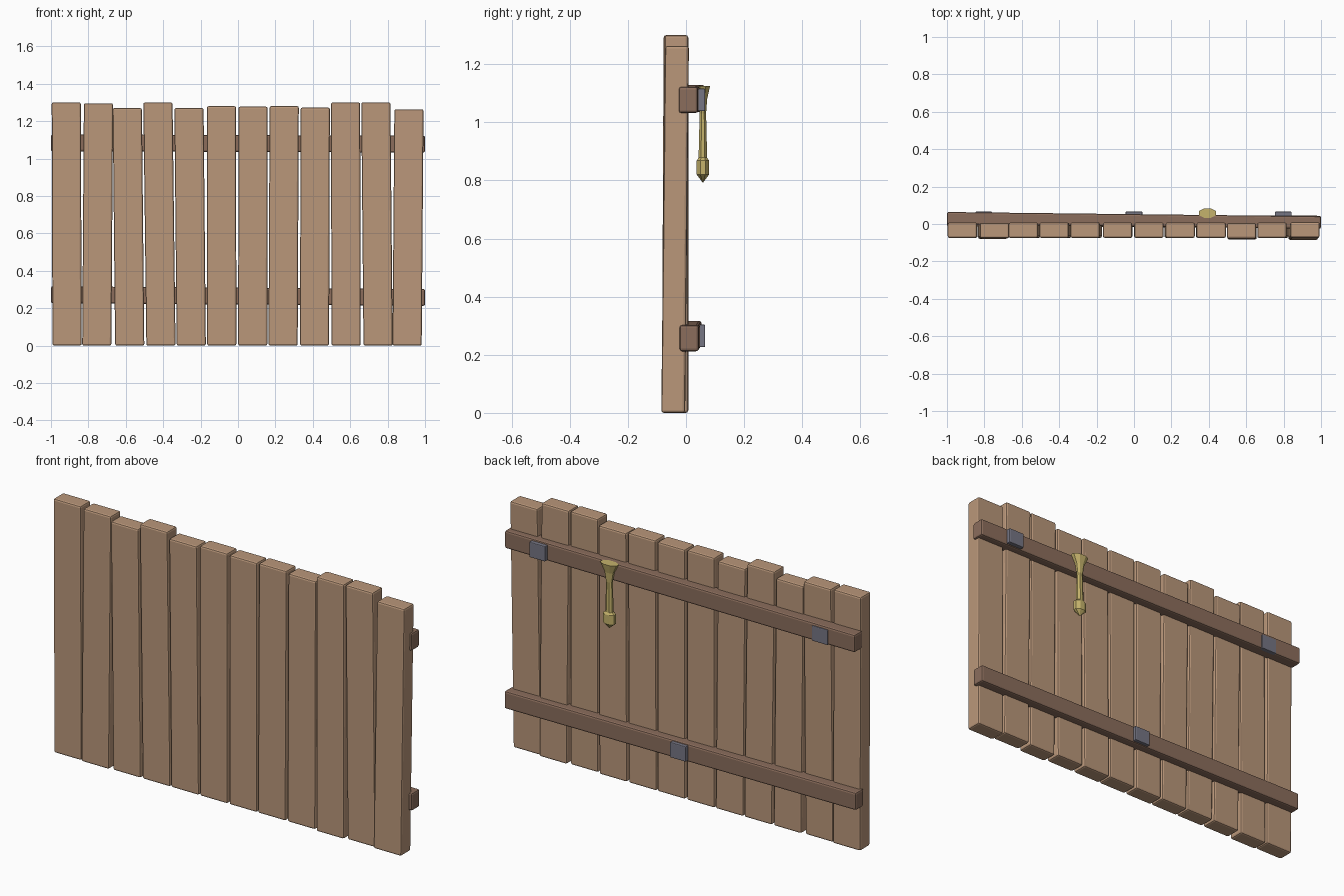
import bpy, bmesh, math
from mathutils import Vector

default = bpy.data.objects.get("Cube")
if default:
    bpy.data.objects.remove(default, do_unlink=True)


def material(name, rgb):
    m = bpy.data.materials.new(name)
    m.use_nodes = True
    m.diffuse_color = (*rgb, 1)
    m.node_tree.nodes["Principled BSDF"].inputs["Base Color"].default_value = (*rgb, 1)
    return m


PLANK = material("light wood", (0.49, 0.31, 0.195))
RAIL = material("dark wood", (0.26, 0.155, 0.108))
METAL = material("grey metal", (0.18, 0.18, 0.23))
BRASS = material("brass", (0.56, 0.45, 0.15))


def finish(name, bm, mat):
    bmesh.ops.recalc_face_normals(bm, faces=bm.faces)
    mesh = bpy.data.meshes.new(name)
    bm.to_mesh(mesh)
    bm.free()
    mesh.materials.append(mat)
    obj = bpy.data.objects.new(name, mesh)
    bpy.context.collection.objects.link(obj)
    return obj


def beam(name, start, end, size, axis, mat, bevel):
    """Box sheared along one axis so that its ends centre on start and end."""
    start, end = Vector(start), Vector(end)
    bm = bmesh.new()
    bmesh.ops.create_cube(bm, size=1)
    for v in bm.verts:
        base = start if v.co[axis] < 0 else end
        offset = Vector([c * s for c, s in zip(v.co, size)])
        offset[axis] = 0
        v.co = base + offset
    obj = finish(name, bm, mat)
    mod = obj.modifiers.new("soft edges", "BEVEL")
    mod.width = bevel
    mod.segments = 2
    return obj


# Upright planks: bottom x, top x, height
planks = [(-.914, -.918, 1.3), (-.755, -.746, 1.295), (-.579, -.592, 1.27),
          (-.412, -.428, 1.3), (-.25, -.262, 1.27), (-.087, -.088, 1.28),
          (.079, .08, 1.277), (.241, .247, 1.28), (.409, .413, 1.272),
          (.578, .575, 1.3), (.749, .737, 1.3), (.904, .914, 1.263)]
# Planks that lean forward: bottom y, top y
leaning = {1: (-.039, -.035), 9: (-.042, -.036), 11: (-.044, -.031)}
for i, (x0, x1, top) in enumerate(planks):
    y0, y1 = leaning.get(i, (-.033, -.033))
    beam(f"plank_{i + 1}", (x0, y0, 0), (x1, y1, top), (.156, .082, 0), 2, PLANK, .009)

# Cross rails on the back
beam("upper_rail", (-1, .031, 1.084), (1, .008, 1.077), (0, .066, .09), 0, RAIL, .009)
beam("lower_rail", (-1, .021, .272), (1, .011, .257), (0, .066, .09), 0, RAIL, .009)

# Metal plates on the rails
for name, x, z in (("upper_right_plate", -.803, 1.077),
                   ("upper_left_plate", .798, 1.077),
                   ("lower_plate", 0, .265)):
    beam(name, (x, .054, z - .039), (x, .054, z + .039), (.09, .024, 0), 2, METAL, .004)

# Hanging brass pull: flared top, thin neck, pointed bulb
rings = [(.793, .001, .001), (.82, .034, .023), (.868, .034, .023), (.878, .021, .016),
         (1.03, .017, .012), (1.08, .026, .016), (1.125, .05, .027)]
SIDES = 8
bm = bmesh.new()
loops = []
for z, rx, ry in rings:
    angles = [math.tau * (k + .5) / SIDES for k in range(SIDES)]
    loops.append([bm.verts.new((.393 + rx * math.cos(a), .058 + ry * math.sin(a), z))
                  for a in angles])
for low, high in zip(loops, loops[1:]):
    for k in range(SIDES):
        n = (k + 1) % SIDES
        bm.faces.new((low[k], low[n], high[n], high[k]))
bm.faces.new(loops[0])
bm.faces.new(loops[-1])
finish("brass_pull", bm, BRASS)
